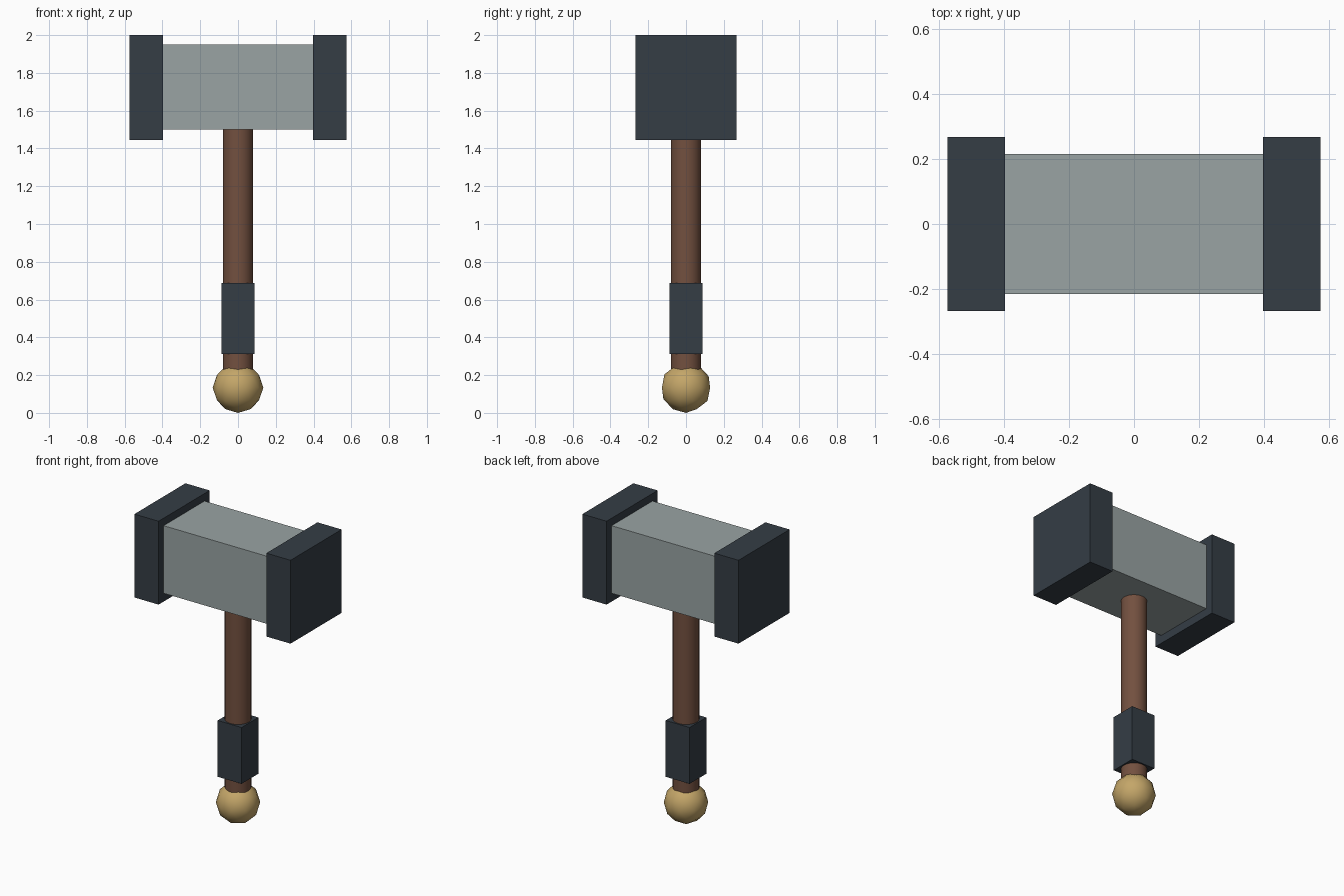
import bpy
from math import radians

if "Cube" in bpy.data.objects:
    bpy.data.objects.remove(bpy.data.objects["Cube"])


def material(name, color):
    mat = bpy.data.materials.new(name)
    mat.diffuse_color = (*color, 1)
    mat.use_nodes = True
    mat.node_tree.nodes["Principled BSDF"].inputs["Base Color"].default_value = mat.diffuse_color
    return mat


stone = material("pale_stone", (0.32, 0.37, 0.37))
iron = material("dark_iron", (0.035, 0.047, 0.06))
wood = material("brown_wood", (0.17, 0.08, 0.05))
brass = material("brass", (0.55, 0.38, 0.14))


def finish(name, mat, smooth=False):
    obj = bpy.context.object
    obj.name = name
    obj.data.materials.append(mat)
    if smooth:
        bpy.ops.object.shade_smooth_by_angle(angle=radians(40))
    return obj


def box(name, center, size, mat):
    bpy.ops.mesh.primitive_cube_add(size=1, location=center)
    bpy.context.object.scale = size
    bpy.ops.object.transform_apply(location=False, rotation=False, scale=True)
    return finish(name, mat)


# Head: central block with a larger striking plate on each end
box("head_block", (0, 0, 1.725), (0.82, 0.43, 0.45), stone)
for side, name in ((-1, "left_striking_plate"), (1, "right_striking_plate")):
    box(name, (side * 0.486, 0, 1.7225), (0.178, 0.537, 0.555), iron)

# Handle: round shaft running from the pommel into the head
bottom, top = 0.14, 1.52
bpy.ops.mesh.primitive_cylinder_add(
    vertices=32, radius=0.08, depth=top - bottom, location=(0, 0, (bottom + top) / 2))
finish("handle_shaft", wood, smooth=True)

# Square grip sleeve
box("grip_sleeve", (0, 0, 0.50), (0.176, 0.176, 0.375), iron)

# Ball pommel
bpy.ops.mesh.primitive_ico_sphere_add(
    subdivisions=2, radius=0.134, location=(0, 0, 0.134), rotation=(0, 0, radians(90)))
finish("pommel_ball", brass, smooth=True)
